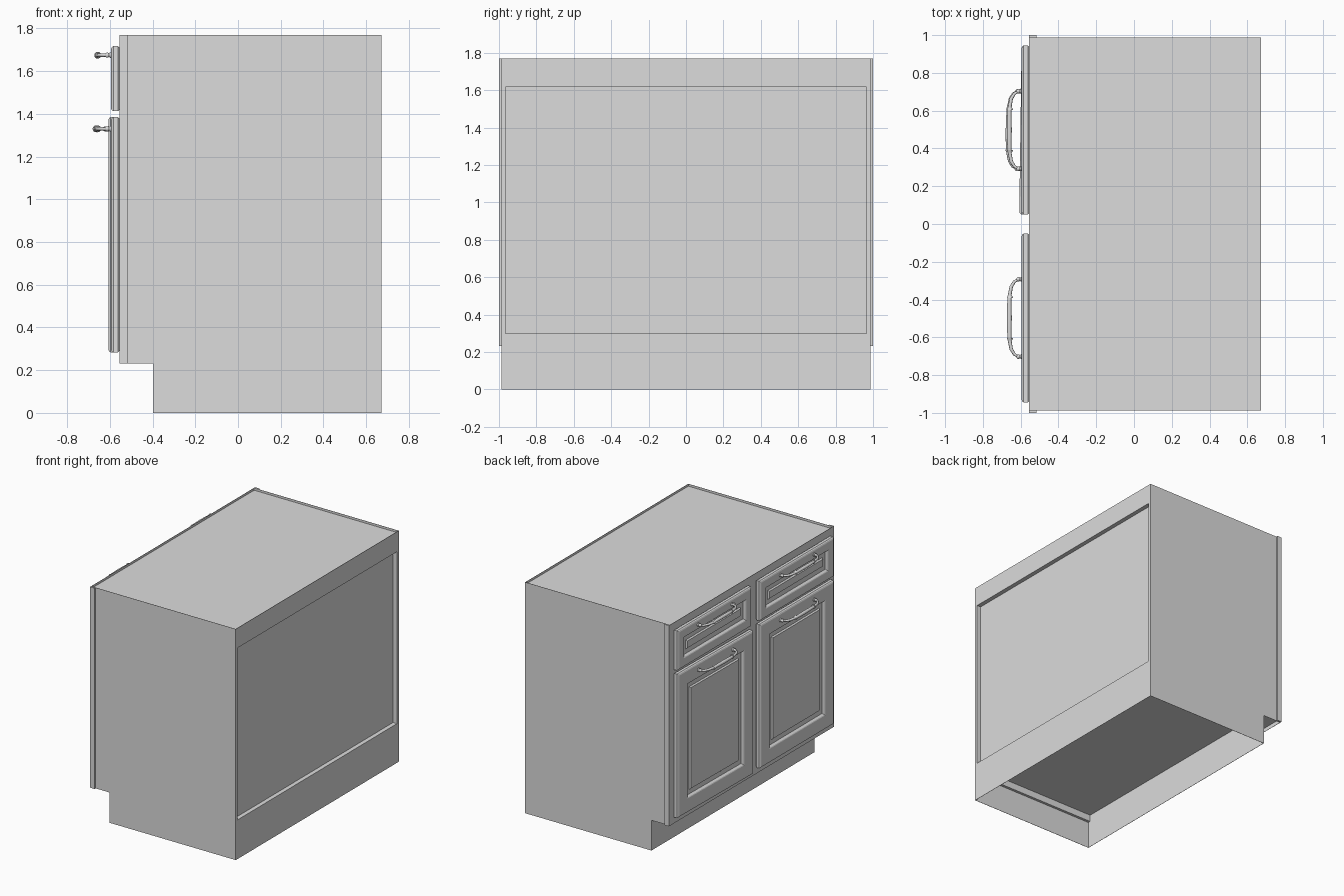
import bpy, bmesh, math
from mathutils import Vector, Matrix

old = bpy.data.objects.get("Cube")
if old:
    bpy.data.objects.remove(old, do_unlink=True)

paint = bpy.data.materials.new("light_grey_paint")
paint.use_nodes = True
GREY = (0.715, 0.715, 0.715, 1)
paint.diffuse_color = GREY
paint.node_tree.nodes["Principled BSDF"].inputs["Base Color"].default_value = GREY


def finish(name, bm):
    bmesh.ops.recalc_face_normals(bm, faces=bm.faces)
    mesh = bpy.data.meshes.new(name)
    bm.to_mesh(mesh)
    bm.free()
    mesh.materials.append(paint)
    ob = bpy.data.objects.new(name, mesh)
    bpy.context.collection.objects.link(ob)
    return ob


def box(name, x, y, z):
    bm = bmesh.new()
    bmesh.ops.create_cube(bm, size=1)
    for v in bm.verts:
        v.co = [min(r) if c < 0 else max(r) for c, r in zip(v.co, (x, y, z))]
    return finish(name, bm)


def side_panel(name, y0, y1):
    # Profile with the toe notch, pushed out to the panel thickness
    profile = [(BACK, 0), (BACK, TOP), (FRONT + SHEET, TOP), (FRONT + SHEET, FOOT), (TOE, FOOT), (TOE, 0)]
    bm = bmesh.new()
    face = bm.faces.new([bm.verts.new((x, y0, z)) for x, z in profile])
    ext = bmesh.ops.extrude_face_region(bm, geom=[face])
    bmesh.ops.translate(bm, vec=(0, y1 - y0, 0),
                        verts=[g for g in ext["geom"] if isinstance(g, bmesh.types.BMVert)])
    return finish(name, bm)


def raised_panel(name, y, z, rail):
    # Nested rectangles: rounded edge, flat rail, moulded recess, raised field
    steps = [(0.006, -0.556), (0, -0.562), (0, -0.584), (0.005, -0.591), (0.014, -0.595),
             (rail - 0.006, -0.595), (rail, -0.592), (rail + 0.01, -0.578),
             (rail + 0.042, -0.576), (rail + 0.05, -0.586)]
    bm = bmesh.new()
    rings = [[bm.verts.new((x, a, b)) for a, b in
              ((y[0] + i, z[0] + i), (y[1] - i, z[0] + i), (y[1] - i, z[1] - i), (y[0] + i, z[1] - i))]
             for i, x in steps]
    for r, s in zip(rings, rings[1:]):
        for k in range(4):
            bm.faces.new((r[k], r[k - 1], s[k - 1], s[k]))
    bm.faces.new(rings[0])
    bm.faces.new(rings[-1])
    return finish(name, bm)


def add_disc(bm, centre, axis, radius, depth):
    turn = Vector(axis).to_track_quat('Z', 'Y').to_matrix().to_4x4()
    bmesh.ops.create_cone(bm, cap_ends=True, segments=16, radius1=radius, radius2=radius * 0.75,
                          depth=depth, matrix=Matrix.Translation(centre) @ turn)


def pull_handle(name, yc, zc):
    # Bowed bar: (offset along y, x, radius) for one half, mirrored to the other
    half = [(0.205, -0.59, 0.010), (0.204, -0.612, 0.007), (0.193, -0.633, 0.008),
            (0.165, -0.650, 0.009), (0.115, -0.659, 0.010), (0.06, -0.660, 0.012)]
    path = half + [(0, -0.660, 0.013)] + [(-o, x, r) for o, x, r in reversed(half)]
    bm = bmesh.new()
    rings = []
    for i, (o, x, r) in enumerate(path):
        a, b = path[max(i - 1, 0)], path[min(i + 1, len(path) - 1)]
        t = Vector((b[1] - a[1], b[0] - a[0], 0)).normalized()
        n = t.cross(Vector((0, 0, 1)))
        rings.append([bm.verts.new(Vector((x, yc + o, zc)) + r * (math.cos(q) * n + math.sin(q) * Vector((0, 0, 1))))
                      for q in (k * math.tau / 12 for k in range(12))])
    for r, s in zip(rings, rings[1:]):
        for k in range(12):
            bm.faces.new((r[k], r[k - 1], s[k - 1], s[k]))
    # Foot flanges, foot knobs and collars
    for s in (-1, 1):
        add_disc(bm, (-0.597, yc + s * 0.205, zc), (-1, 0, 0), 0.015, 0.010)
        add_disc(bm, (-0.657, yc + s * 0.112, zc), (0, s, 0), 0.016, 0.012)
        bmesh.ops.create_uvsphere(bm, u_segments=12, v_segments=8, radius=0.012,
                                  matrix=Matrix.Translation((-0.612, yc + s * 0.205, zc)))
    ob = finish(name, bm)
    bpy.ops.object.select_all(action='DESELECT')
    ob.select_set(True)
    bpy.context.view_layer.objects.active = ob
    bpy.ops.object.shade_smooth_by_angle(angle=math.radians(45))
    return ob


TOP, FOOT, TOE = 1.77, 0.232, -0.398
FRONT, BACK, SHEET = -0.555, 0.672, 0.002
RECESS = BACK - 0.033
OUT, INN = 0.987, 0.965
WIDE = OUT - SHEET
FLOOR, LID = 0.262, 1.753

# Carcass of thin sheets, with returns around the back recess
for side, s in (("left", 1), ("right", -1)):
    side_panel(side + "_side_panel", s * OUT, s * WIDE)
    box(side + "_back_jamb", (RECESS, BACK), (s * INN, s * OUT), (0.30, 1.617))
    box(side + "_floor_cleat", (TOE + SHEET, RECESS), (s * INN, s * WIDE), (0.21, FLOOR))
    box(side + "_frame_return", (FRONT, -0.517), (s * OUT, s), (FOOT, TOP))
box("face_frame", (FRONT, FRONT + SHEET), (-1, 1), (FOOT, TOP))
box("top_panel", (FRONT + SHEET, BACK - SHEET), (-WIDE, WIDE), (LID - SHEET, LID))
box("floor_panel", (FRONT + SHEET, BACK - SHEET), (-WIDE, WIDE), (FLOOR, FLOOR + SHEET))
box("toe_kick", (TOE, TOE + SHEET), (-WIDE, WIDE), (0, FLOOR))
box("back_panel", (RECESS - SHEET, RECESS), (-WIDE, WIDE), (0.298, 1.619))
box("back_top_rail", (BACK - SHEET, BACK), (-WIDE, WIDE), (1.617, TOP))
box("back_top_ledge", (RECESS, BACK - SHEET), (-WIDE, WIDE), (1.617, 1.619))
box("back_bottom_rail", (BACK - SHEET, BACK), (-WIDE, WIDE), (0, 0.30))
box("back_bottom_ledge", (RECESS, BACK - SHEET), (-WIDE, WIDE), (0.298, 0.30))

# Doors, drawers and their handles
for side, lo, hi in (("left", 0.05, 0.945), ("right", -0.945, -0.05)):
    mid = (lo + hi) / 2
    raised_panel(side + "_drawer_front", (lo, hi), (1.413, 1.717), 0.075)
    pull_handle(side + "_drawer_handle", mid, 1.675)
    door = raised_panel(side + "_door", (lo, hi), (0.283, 1.385), 0.115)
    pull = pull_handle(side + "_door_handle", mid, 1.33)
    if side == "left":
        # This door stands very slightly ajar on its outer hinge
        hinge = Vector((FRONT, hi, 0))
        ajar = Matrix.Translation(hinge) @ Matrix.Rotation(-0.014, 4, 'Z') @ Matrix.Translation(-hinge)
        door.data.transform(ajar)
        pull.data.transform(ajar)
